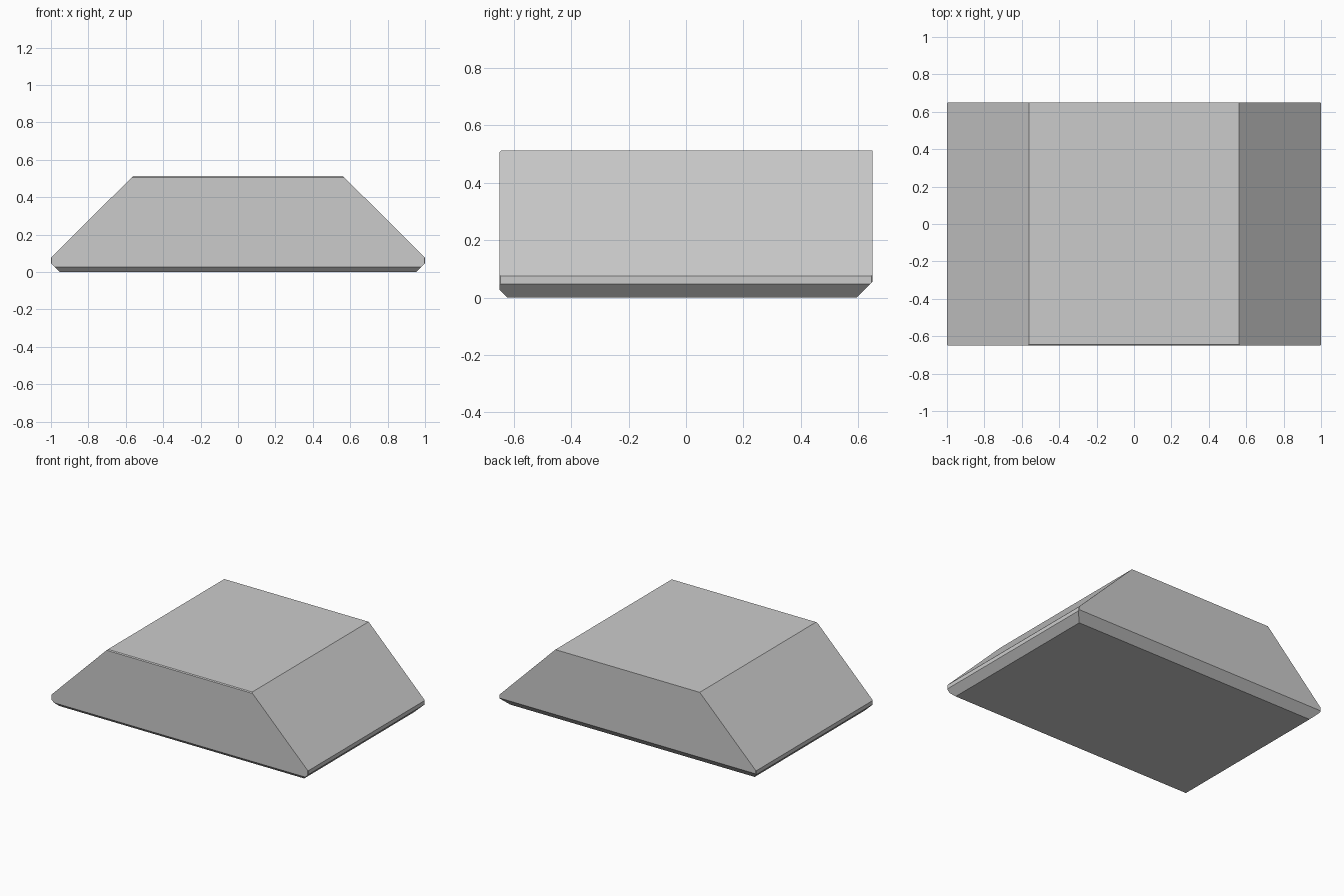
import bpy, bmesh
from mathutils import Vector, Matrix

if "Cube" in bpy.data.objects:
    bpy.data.objects.remove(bpy.data.objects["Cube"])

# Rectangular block, 2 x 1.3 x 0.512
bm = bmesh.new()
bmesh.ops.create_cube(bm, size=1, matrix=Matrix.Translation((0, 0, 0.256)) @ Matrix.Diagonal((2, 1.3, 0.512, 1)))


def slice_off(point, normal):
    """Cut away everything beyond a plane and cap the opening."""
    geom = bm.verts[:] + bm.edges[:] + bm.faces[:]
    cut = bmesh.ops.bisect_plane(bm, geom=geom, plane_co=Vector(point),
                                 plane_no=Vector(normal), clear_outer=True)
    edges = [e for e in cut["geom_cut"] if isinstance(e, bmesh.types.BMEdge)]
    bmesh.ops.contextual_create(bm, geom=edges)


for s in (-1, 1):
    # Sloping sides and lower side bevels
    slice_off((s, 0, 0.076), (s * 0.436, 0, 0.438))
    slice_off((s, 0, 0.048), (s, 0, -1))
    # Tiny upright corner bevels
    for t in (-1, 1):
        slice_off((s, t * 0.646, 0), (s, t, 0))

# Lower front, lower back and small upper front bevels
slice_off((0, -0.65, 0.027), (0, -1, -1))
slice_off((0, 0.65, 0.055), (0, 1, -1))
slice_off((0, -0.65, 0.506), (0, -1, 1))

bmesh.ops.recalc_face_normals(bm, faces=bm.faces)
mesh = bpy.data.meshes.new("wedge_block")
bm.to_mesh(mesh)
bm.free()
bpy.context.collection.objects.link(bpy.data.objects.new("wedge_block", mesh))
